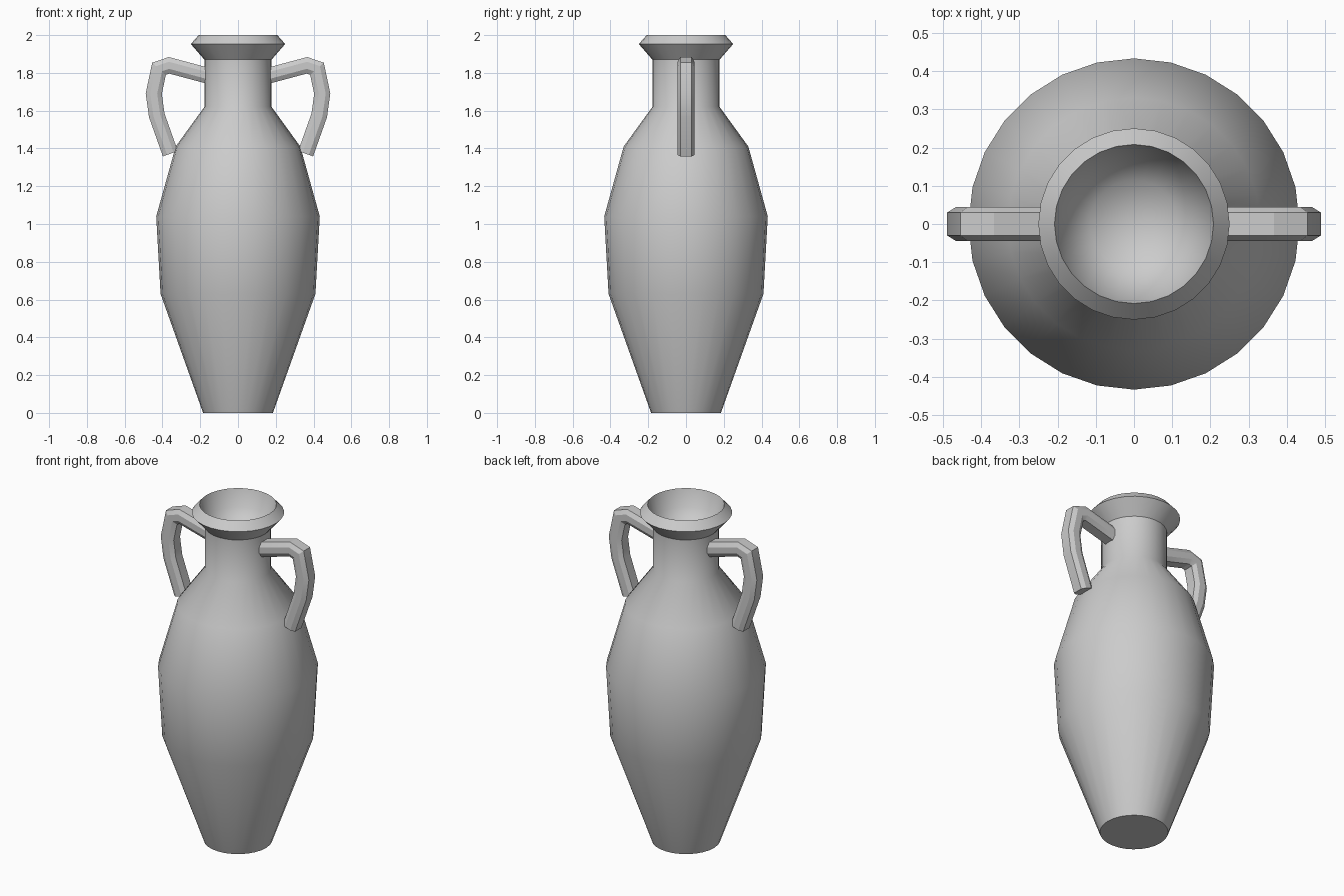
import bpy, bmesh, math
from mathutils import Vector

if "Cube" in bpy.data.objects:
    bpy.data.objects.remove(bpy.data.objects["Cube"])

SIDES = 28


def finish(bm, name, angle):
    bmesh.ops.recalc_face_normals(bm, faces=bm.faces[:])
    me = bpy.data.meshes.new(name)
    bm.to_mesh(me)
    bm.free()
    ob = bpy.data.objects.new(name, me)
    bpy.context.collection.objects.link(ob)
    bpy.ops.object.select_all(action='DESELECT')
    ob.select_set(True)
    bpy.context.view_layer.objects.active = ob
    bpy.ops.object.shade_smooth_by_angle(angle=math.radians(angle))
    return ob


def bridge(bm, rings):
    for a, b in zip(rings, rings[1:]):
        n = len(a)
        for i in range(n):
            j = (i + 1) % n
            bm.faces.new((a[i], a[j], b[j], b[i]))


# vase body: lathed outside, flared lip and hollow mouth
profile = [(0.185, 0.0), (0.41, 0.63), (0.433, 1.04), (0.33, 1.41),
           (0.178, 1.62), (0.178, 1.87), (0.25, 1.953), (0.208, 2.0),
           (0.178, 1.90), (0.115, 1.83)]
bm = bmesh.new()
rings = [[bm.verts.new((r * math.cos(math.tau * i / SIDES),
                        r * math.sin(math.tau * i / SIDES), z))
          for i in range(SIDES)] for r, z in profile]
bridge(bm, rings)
bm.faces.new(rings[0])
centre = bm.verts.new((0, 0, 1.80))
for i in range(SIDES):
    bm.faces.new((rings[-1][i], rings[-1][(i + 1) % SIDES], centre))
finish(bm, "vase_body", 40)

# handles: chamfered section swept along a bent path, one per side
path = [Vector((x, 0, z)) for x, z in
        [(0.16, 1.785), (0.365, 1.84), (0.418, 1.822), (0.446, 1.69),
         (0.43, 1.575), (0.358, 1.372)]]
section = [(0.042, 0.03), (0.018, 0.045), (-0.018, 0.045), (-0.042, 0.03),
           (-0.042, -0.03), (-0.018, -0.045), (0.018, -0.045), (0.042, -0.03)]


def handle(name, side):
    bm = bmesh.new()
    rings = []
    for k, p in enumerate(path):
        d_in = (p - path[k - 1]).normalized() if k else (path[1] - p).normalized()
        d_out = (path[k + 1] - p).normalized() if k < len(path) - 1 else d_in
        t = (d_in + d_out).normalized()
        out = Vector((-t.z, 0, t.x)) / t.dot(d_in)
        ring = []
        for u, v in section:
            q = p + out * u
            ring.append(bm.verts.new((side * q.x, v, q.z)))
        rings.append(ring)
    bridge(bm, rings)
    bm.faces.new(rings[0])
    bm.faces.new(rings[-1])
    finish(bm, name, 30)


handle("handle_right", 1)
handle("handle_left", -1)
